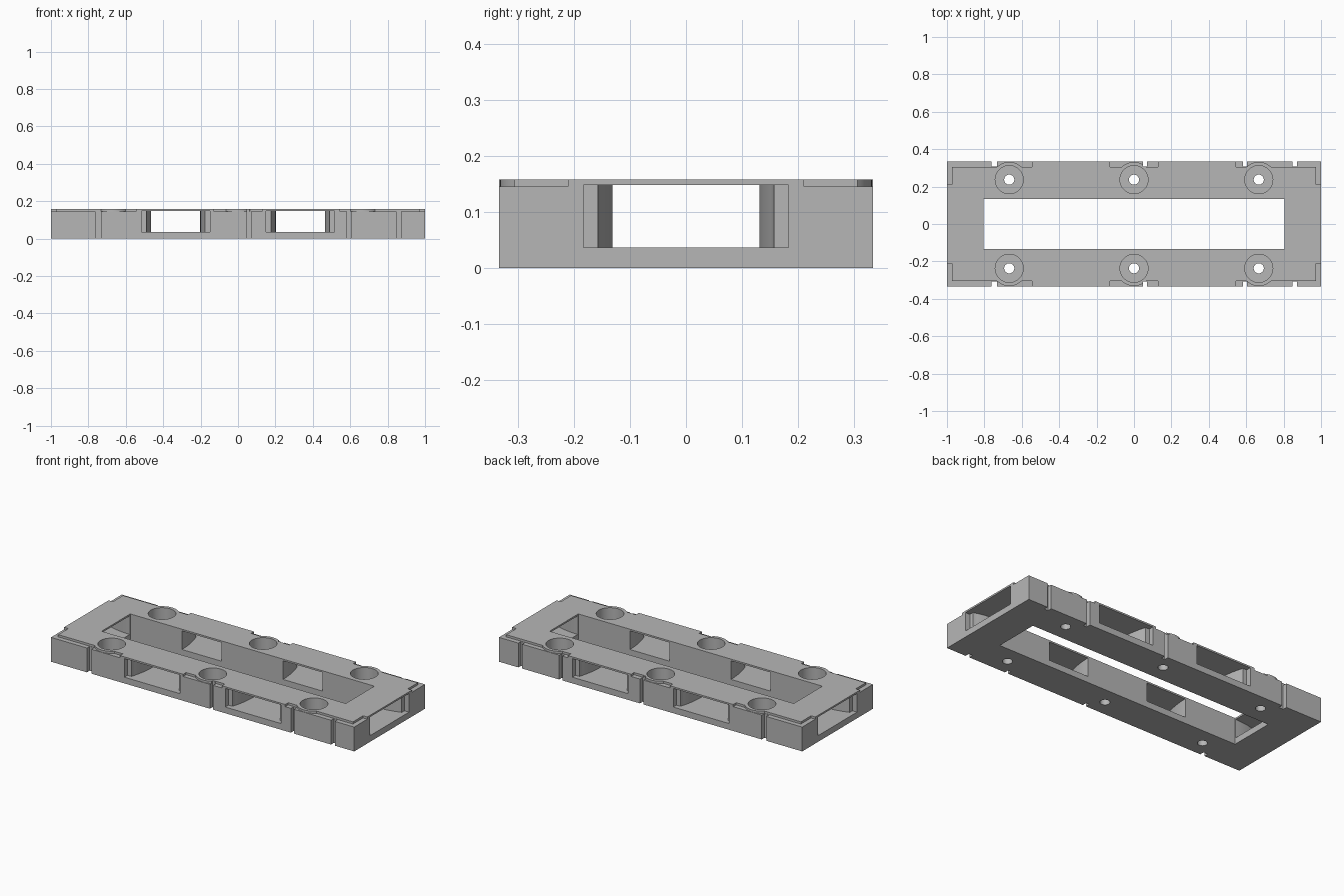
import bpy
import bmesh
import math
from mathutils import Matrix

cube = bpy.data.objects.get("Cube")
if cube:
    bpy.data.objects.remove(cube, do_unlink=True)

LENGTH, WIDTH, HEIGHT = 2.0, 0.667, 0.158
HX, HY = LENGTH / 2, WIDTH / 2
LEDGE_Z, LEDGE = 0.145, 0.028
BORES = [(x, y) for x in (-0.667, 0, 0.667) for y in (-0.237, 0.237)]

grey = bpy.data.materials.new("grey")
grey.use_nodes = True
grey.diffuse_color = (0.47, 0.47, 0.47, 1)
grey.node_tree.nodes["Principled BSDF"].inputs["Base Color"].default_value = grey.diffuse_color


def to_object(name, bm):
    bmesh.ops.recalc_face_normals(bm, faces=bm.faces)
    mesh = bpy.data.meshes.new(name)
    bm.to_mesh(mesh)
    bm.free()
    mesh.materials.append(grey)
    obj = bpy.data.objects.new(name, mesh)
    bpy.context.collection.objects.link(obj)
    return obj


def add_box(bm, x0, x1, y0, y1, z0, z1):
    size = Matrix.Diagonal((x1 - x0, y1 - y0, z1 - z0, 1))
    mid = Matrix.Translation(((x0 + x1) / 2, (y0 + y1) / 2, (z0 + z1) / 2))
    bmesh.ops.create_cube(bm, size=1, matrix=mid @ size)


def add_cylinder(bm, x, y, radius, z0, z1):
    bmesh.ops.create_cone(bm, cap_ends=True, segments=48, radius1=radius, radius2=radius,
                          depth=z1 - z0, matrix=Matrix.Translation((x, y, (z0 + z1) / 2)))


def add_prism(bm, outline, z0, z1, matrix):
    face = bm.faces.new([bm.verts.new(matrix @ Matrix.Translation((x, y, z0)).translation)
                         for x, y in outline])
    top = bmesh.ops.extrude_face_region(bm, geom=[face])["geom"]
    bmesh.ops.translate(bm, vec=(0, 0, z1 - z0),
                        verts=[v for v in top if isinstance(v, bmesh.types.BMVert)])


def cut(obj, cutter):
    mod = obj.modifiers.new("cut", "BOOLEAN")
    mod.operation, mod.solver, mod.object = "DIFFERENCE", "EXACT", cutter
    result = bpy.data.meshes.new_from_object(
        obj.evaluated_get(bpy.context.evaluated_depsgraph_get()))
    obj.modifiers.clear()
    obj.data = result
    bpy.data.objects.remove(cutter, do_unlink=True)


# Solid block with the central opening
bm = bmesh.new()
add_box(bm, -HX, HX, -HY, HY, 0, HEIGHT)
frame = to_object("frame", bm)
bm = bmesh.new()
add_box(bm, -0.805, 0.805, -0.135, 0.135, -0.1, 0.3)
cut(frame, to_object("opening_cutter", bm))

# Lowered ledges along the top rim, interrupted by round bosses
for side in (-1, 1):
    for x0, x1 in ((-1.1, -0.545), (-0.128, 0.128), (0.545, 1.1)):
        bm = bmesh.new()
        ys = sorted((side * (HY - LEDGE), side * (HY + 0.1)))
        add_box(bm, x0, x1, *ys, LEDGE_Z, 0.3)
        ledge = to_object("ledge_cutter", bm)
        bm = bmesh.new()
        for x, y in BORES:
            if y * side > 0:
                add_cylinder(bm, x, y, 0.0945, 0, 0.4)
        cut(ledge, to_object("boss_keeper", bm))
        cut(frame, ledge)
    for end in (-1, 1):
        bm = bmesh.new()
        xs = sorted((end * (HX - LEDGE), end * (HX + 0.1)))
        ys = sorted((side * 0.21, side * (HY + 0.1)))
        add_box(bm, *xs, *ys, LEDGE_Z, 0.3)
        cut(frame, to_object("corner_ledge_cutter", bm))

# Flared side windows: stepped recess outside, curved sides narrowing inward
half = [(0.183, 0.05), (0.183, -0.03), (0.157, -0.03)]
for i in range(9):
    t = 1 - i / 8
    half.append((0.131 + 0.026 * t * t, -0.192 + 0.16 * t - 0.002 * (1 - t)))
half.append((0.131, -0.25))
outline = half + [(-x, y) for x, y in reversed(half)]
places = [(0.333, HY, 0), (-0.333, HY, 0), (0.333, -HY, 180), (-0.333, -HY, 180),
          (HX, 0, -90), (-HX, 0, 90)]
for x, y, angle in places:
    bm = bmesh.new()
    turn = Matrix.Rotation(math.radians(angle), 4, "Z")
    add_prism(bm, outline, 0.037, 0.148, Matrix.Translation((x, y, 0)) @ turn)
    cut(frame, to_object("window_cutter", bm))

# Vertical grooves in the long sides
bm = bmesh.new()
for x0, x1 in ((-0.763, -0.733), (0.048, 0.07), (0.582, 0.603), (0.847, 0.872)):
    for side in (-1, 1):
        ys = sorted((side * (HY - 0.026), side * (HY + 0.1)))
        add_box(bm, x0, x1, *ys, -0.1, 0.3)
cut(frame, to_object("groove_cutter", bm))

# Counterbored screw holes
for radius, floor in ((0.075, 0.037), (0.027, -0.1)):
    bm = bmesh.new()
    for x, y in BORES:
        add_cylinder(bm, x, y, radius, floor, 0.3)
    cut(frame, to_object("bore_cutter", bm))

bpy.ops.object.select_all(action="DESELECT")
frame.select_set(True)
bpy.context.view_layer.objects.active = frame
bpy.ops.object.shade_smooth_by_angle(angle=math.radians(30))
